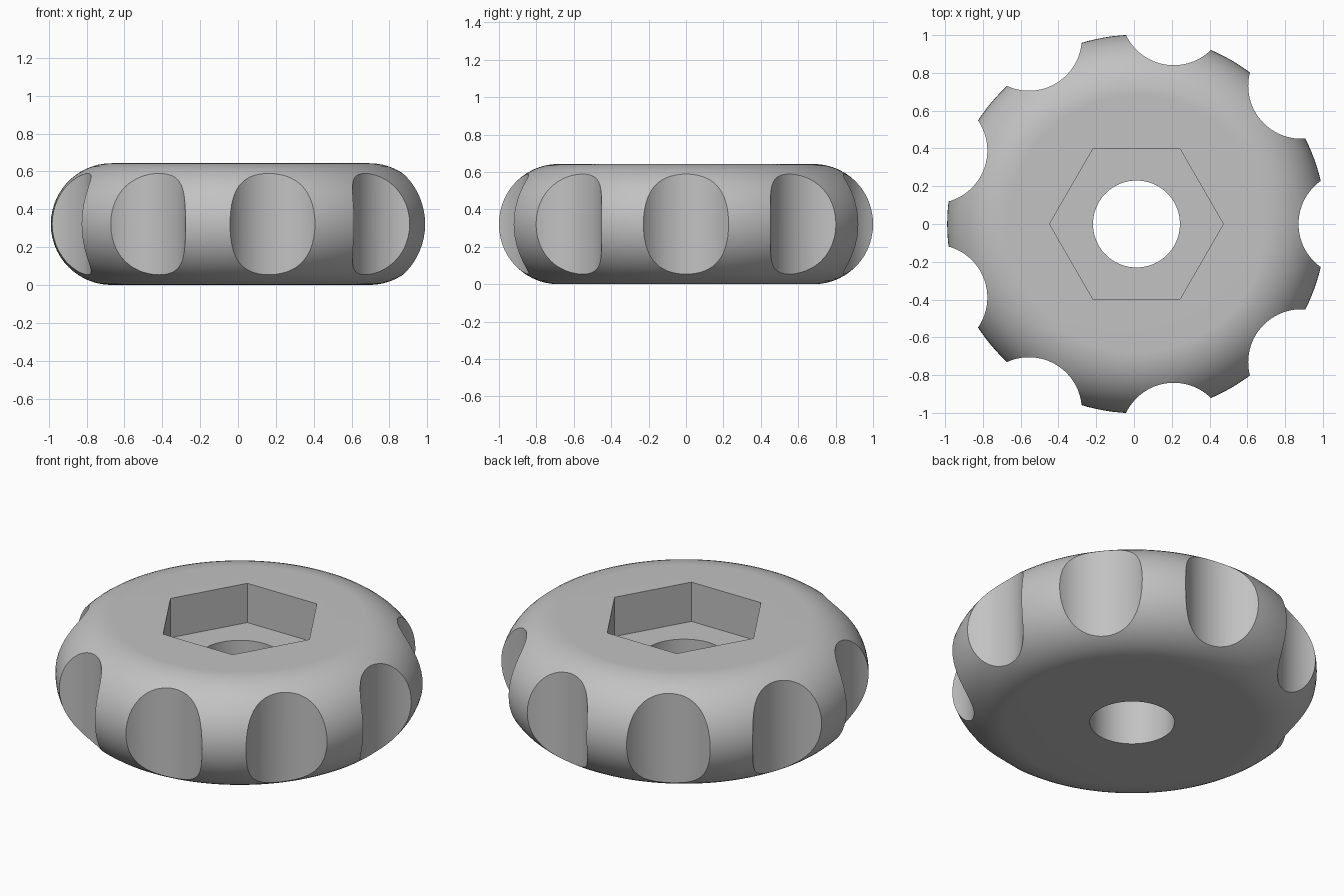
import bpy
import bmesh
from math import cos, sin, pi, radians
from mathutils import Matrix, Vector

if "Cube" in bpy.data.objects:
    bpy.data.objects.remove(bpy.data.objects["Cube"])

HEIGHT = 0.643      # total thickness; the rim is a half circle of this diameter
RADIUS = 1.002      # overall radius
CENTRE_X = 0.013    # axis offset that centres the bounds
HOLE_R = 0.23       # through hole
HEX_R, HEX_DEPTH = 0.46, 0.235
GRIPS, GRIP_R, GRIP_DIST = 9, 0.28, 1.138

grey = bpy.data.materials.new("plain grey")
grey.use_nodes = True
colour = (0.54, 0.54, 0.54, 1)
grey.diffuse_color = colour
grey.node_tree.nodes["Principled BSDF"].inputs["Base Color"].default_value = colour


def add_object(name, bm):
    mesh = bpy.data.meshes.new(name)
    bmesh.ops.recalc_face_normals(bm, faces=bm.faces)
    bm.to_mesh(mesh)
    bm.free()
    mesh.materials.append(grey)
    obj = bpy.data.objects.new(name, mesh)
    bpy.context.collection.objects.link(obj)
    return obj


def prism(bm, x, y, z, radius, height, sides):
    bmesh.ops.create_cone(bm, cap_ends=True, segments=sides, radius1=radius,
                          radius2=radius, depth=height,
                          matrix=Matrix.Translation((x, y, z)))


# Knob body: closed profile with a half-round rim, spun around the axis
half = HEIGHT / 2
steps, segments = 28, 144
profile = [(HOLE_R, 0)]
for i in range(steps + 1):
    a = -pi / 2 + pi * i / steps
    profile.append((RADIUS - half + half * cos(a), half + half * sin(a)))
profile.append((HOLE_R, HEIGHT))

bm = bmesh.new()
rings = []
for s in range(segments):
    a = 2 * pi * s / segments
    rings.append([bm.verts.new((r * cos(a), r * sin(a), z)) for r, z in profile])
for s in range(segments):
    here, there = rings[s], rings[(s + 1) % segments]
    for i in range(len(profile)):
        j = (i + 1) % len(profile)
        bm.faces.new((here[i], there[i], there[j], here[j]))
knob = add_object("hand_knob", bm)

# Cutters: finger scallops round the rim, and the hexagonal nut pocket
bm = bmesh.new()
for g in range(GRIPS):
    a = 2 * pi * g / GRIPS
    prism(bm, GRIP_DIST * cos(a), GRIP_DIST * sin(a), half, GRIP_R, 2 * HEIGHT, 96)
scallops = add_object("scallop_cutter", bm)

bm = bmesh.new()
prism(bm, 0, 0, HEIGHT, HEX_R, 2 * HEX_DEPTH, 6)
# Turn the pocket so that two corners lie along x
corner = max(bm.verts, key=lambda v: v.co.x).co
turn = 0 if abs(corner.y) < 0.01 else radians(30)
bmesh.ops.rotate(bm, verts=bm.verts, cent=Vector(), matrix=Matrix.Rotation(turn, 3, "Z"))
pocket = add_object("nut_pocket_cutter", bm)

bpy.ops.object.select_all(action="DESELECT")
bpy.context.view_layer.objects.active = knob
knob.select_set(True)
for cutter in (scallops, pocket):
    mod = knob.modifiers.new(cutter.name, "BOOLEAN")
    mod.operation = "DIFFERENCE"
    mod.solver = "EXACT"
    mod.object = cutter
    bpy.ops.object.modifier_apply(modifier=mod.name)
    bpy.data.objects.remove(cutter)

# Smooth rim with crisp scallop, pocket and hole edges
bpy.ops.object.shade_smooth_by_angle(angle=radians(30))
weighted = knob.modifiers.new("weighted_normals", "WEIGHTED_NORMAL")
weighted.keep_sharp = True
knob.location.x = CENTRE_X
